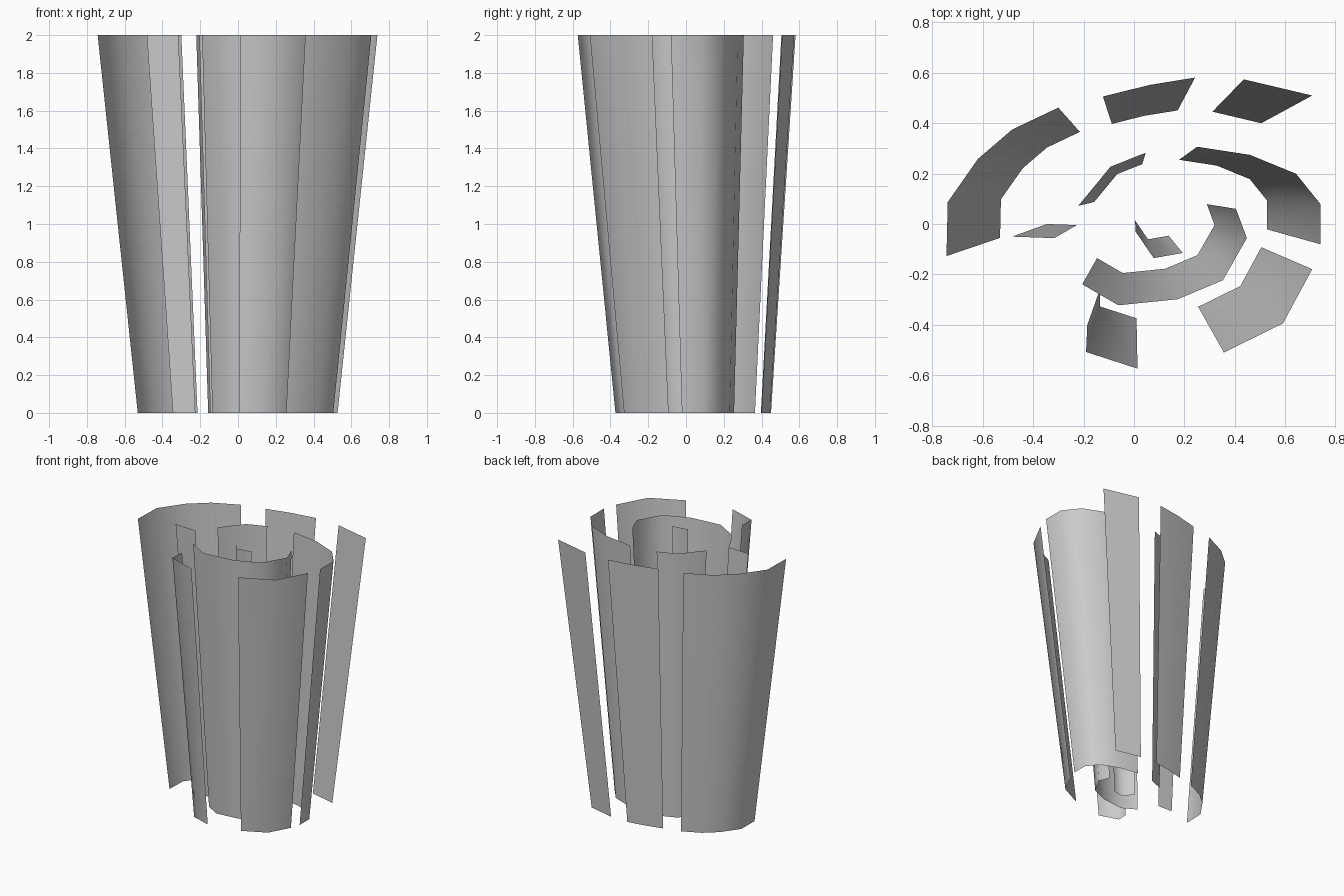
import bpy

if "Cube" in bpy.data.objects:
    bpy.data.objects.remove(bpy.data.objects["Cube"])

HEIGHT = 2.0
FLARE = 1.4          # top outline relative to the bottom outline
FLARE_Y = 0.125      # y of the axis the strips flare away from


def flared_strip(name, top):
    """Open sheet between a top outline and the same outline shrunk at the floor."""
    n = len(top)
    bottom = [(x / FLARE, FLARE_Y + (y - FLARE_Y) / FLARE, 0) for x, y in top]
    verts = bottom + [(x, y, HEIGHT) for x, y in top]
    faces = [(i, i + 1, n + i + 1, n + i) for i in range(n - 1)]
    mesh = bpy.data.meshes.new(name)
    mesh.from_pydata(verts, [], faces)
    mesh.polygons.foreach_set("use_smooth", [True] * len(faces))
    mesh.update()
    bpy.context.collection.objects.link(bpy.data.objects.new(name, mesh))


# Top outlines, counter-clockwise so the faces look outward
strips = {
    # outer ring
    "left_outer_strip": [(-0.30, 0.461), (-0.483, 0.374), (-0.618, 0.258),
                         (-0.738, 0.087), (-0.743, -0.127)],
    "back_strip": [(0.242, 0.58), (0.062, 0.551), (-0.123, 0.505)],
    "back_right_strip": [(0.706, 0.509), (0.435, 0.573)],
    "right_outer_strip": [(0.738, -0.08), (0.738, 0.08), (0.642, 0.199),
                          (0.459, 0.274), (0.25, 0.306)],
    "front_right_strip": [(0.356, -0.509), (0.590, -0.394), (0.706, -0.179)],
    "front_strip": [(-0.185, -0.40), (-0.19, -0.507), (0.014, -0.573)],
    # inner spiral
    "front_inner_strip": [(-0.205, -0.239), (-0.062, -0.322), (0.173, -0.298),
                          (0.352, -0.223), (0.447, -0.056), (0.404, 0.06)],
    "left_inner_strip": [(-0.483, -0.05), (-0.316, -0.056)],
    "back_inner_strip": [(0.046, 0.282), (-0.093, 0.227), (-0.221, 0.072)],
    "centre_strip": [(0.006, -0.03), (0.078, -0.135), (0.193, -0.115)],
}
for name, outline in strips.items():
    flared_strip(name, outline)
